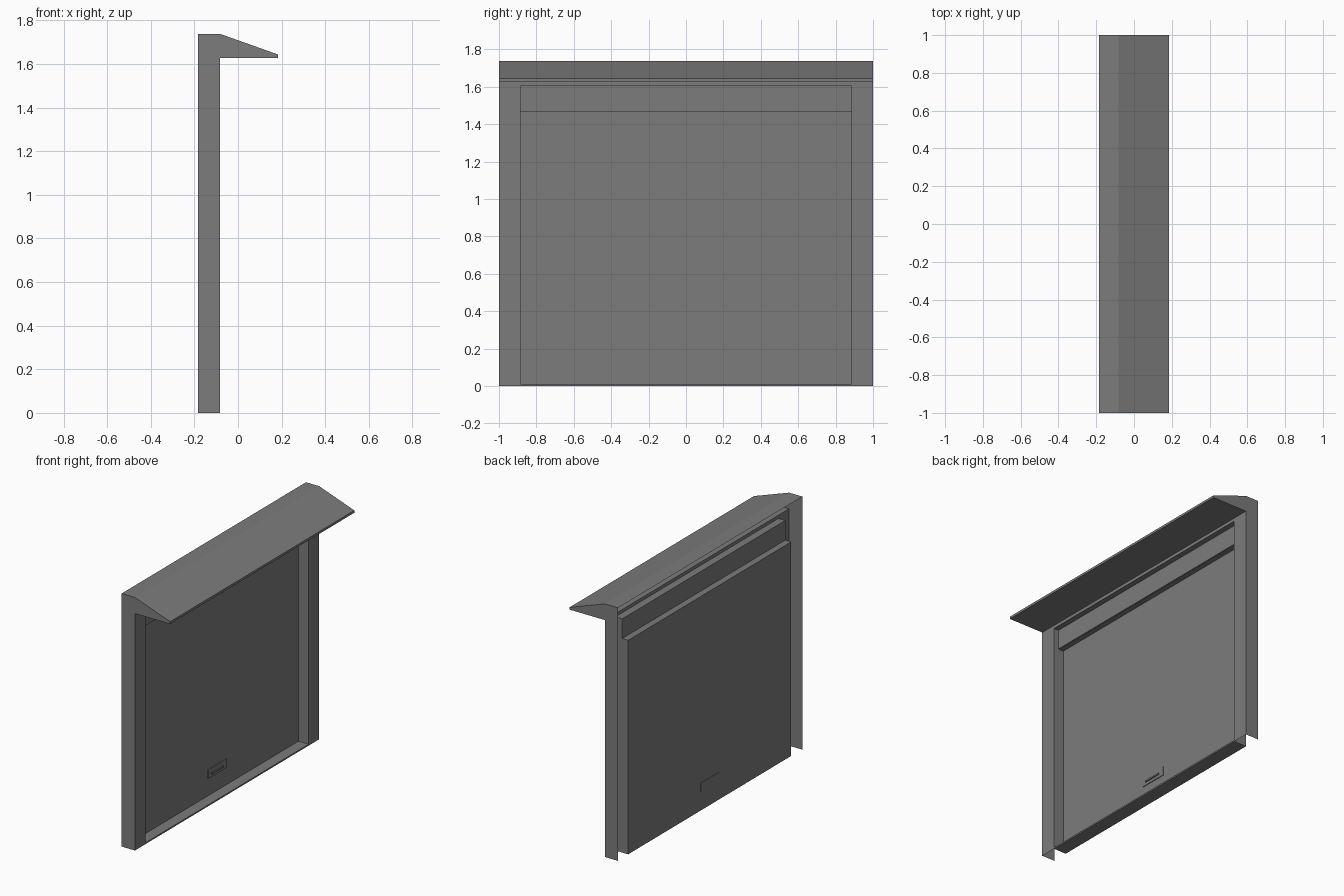
import bpy, bmesh
from mathutils import Vector

cube = bpy.data.objects.get("Cube")
if cube:
    bpy.data.objects.remove(cube, do_unlink=True)

grey = bpy.data.materials.new("plain_grey")
grey.use_nodes = True
grey.diffuse_color = (0.2, 0.2, 0.2, 1)
grey.node_tree.nodes["Principled BSDF"].inputs["Base Color"].default_value = (0.2, 0.2, 0.2, 1)

BACK, FACE, TIP = -0.184, -0.083, 0.184      # depths of the frame and canopy
DOOR, UPPER = -0.16, -0.125                  # front of the door and top panel
TOP, EAVE, SOFFIT, HEAD, SPLIT = 1.738, 1.643, 1.627, 1.605, 1.47
OPEN = 0.885                                 # half width of the opening


def finish(name, bm):
    bmesh.ops.remove_doubles(bm, verts=bm.verts, dist=0.0005)
    bmesh.ops.recalc_face_normals(bm, faces=bm.faces)
    mesh = bpy.data.meshes.new(name)
    bm.to_mesh(mesh)
    bm.free()
    mesh.materials.append(grey)
    obj = bpy.data.objects.new(name, mesh)
    bpy.context.collection.objects.link(obj)
    return obj


def face(bm, points):
    bm.faces.new([bm.verts.new(p) for p in points])


def strip(bm, path, half):
    """Sweep an open x-z path across the width."""
    for (xa, za), (xb, zb) in zip(path, path[1:]):
        face(bm, [(xa, -half, za), (xb, -half, zb), (xb, half, zb), (xa, half, za)])


def box(name, x, y, z):
    bm = bmesh.new()
    bmesh.ops.create_cube(bm, size=1)
    for v in bm.verts:
        v.co = Vector(r[0] if c < 0 else r[1] for c, r in zip(v.co, (x, y, z)))
    return finish(name, bm)


# Frame shell, open at the back: canopy, end walls, jambs and reveals
bm = bmesh.new()
canopy = [(BACK, TOP), (FACE, TOP), (TIP, EAVE), (TIP, SOFFIT), (FACE, SOFFIT), (FACE, HEAD)]
strip(bm, canopy, 1)
strip(bm, [(FACE, HEAD), (UPPER, HEAD)], OPEN)
end_wall = canopy + [(FACE, 0), (BACK, 0)]
reveal = [(FACE, 0), (DOOR, 0), (DOOR, SPLIT), (UPPER, SPLIT), (UPPER, HEAD), (FACE, HEAD)]
for side in (-1, 1):
    face(bm, [(x, side, z) for x, z in end_wall])
    face(bm, [(x, side * OPEN, z) for x, z in reveal])
    face(bm, [(FACE, side * OPEN, 0), (FACE, side, 0),
              (FACE, side, HEAD), (FACE, side * OPEN, HEAD)])
finish("door_frame", bm)

# Sill, door and the panel above it
width = (-OPEN, OPEN)
box("sill", (DOOR, FACE), width, (0, 0.01))
box("door_panel", (-0.18, DOOR), width, (0, SPLIT))
box("upper_panel", (-0.135, -0.12), width, (SPLIT, HEAD))
box("door_ledge", (DOOR, UPPER), width, (SPLIT - 0.002, SPLIT))

# Handle near the bottom of the door
box("handle_plate", (BACK, -0.155), (-0.1, 0.1), (0.13, 0.19))
box("handle_grip", (-0.155, -0.148), (-0.07, 0.06), (0.15, 0.16))
